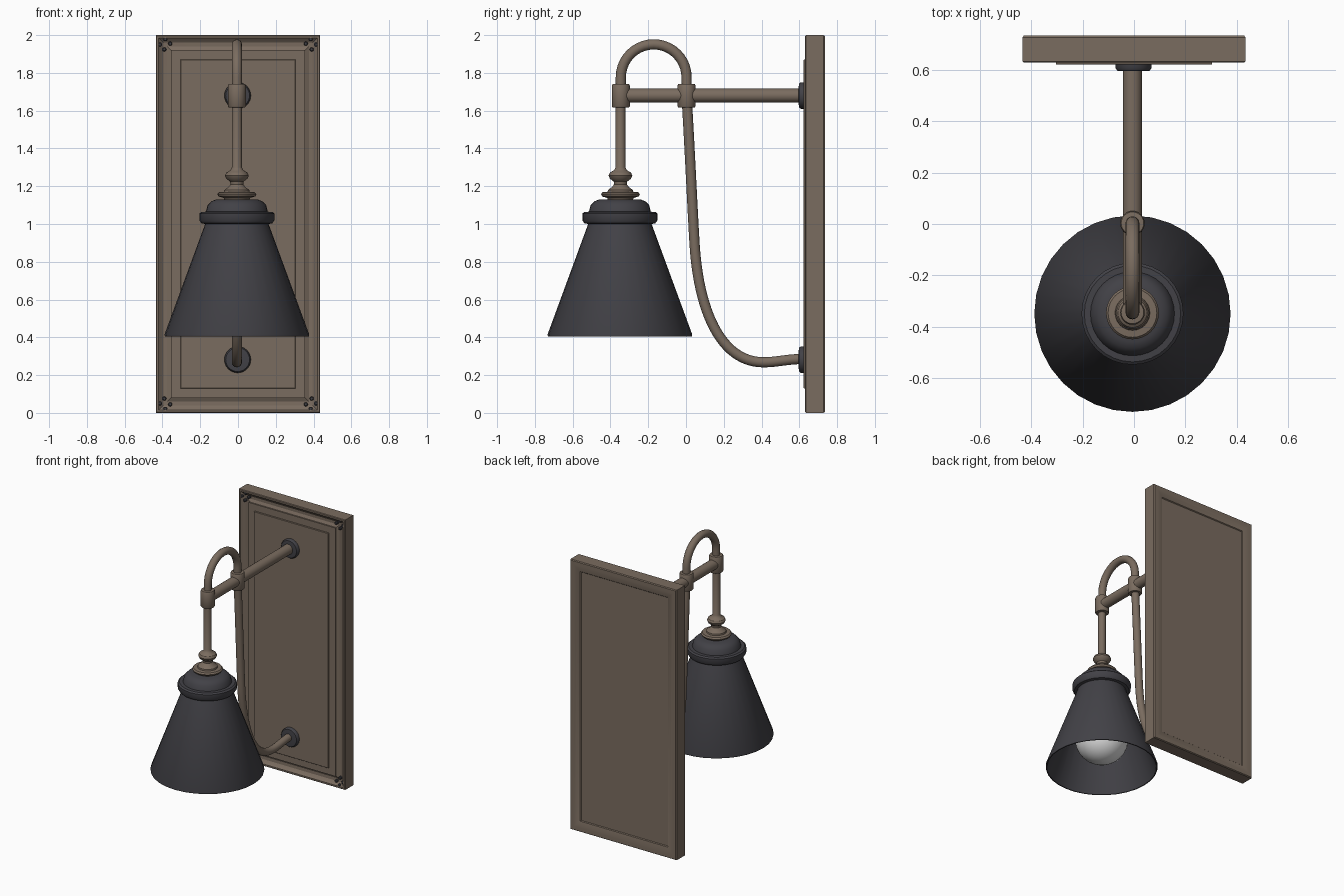
import bpy, bmesh, math
from mathutils import Vector, Matrix

if "Cube" in bpy.data.objects:
    bpy.data.objects.remove(bpy.data.objects["Cube"])


def material(name, rgb):
    m = bpy.data.materials.new(name)
    m.diffuse_color = (*rgb, 1)
    m.use_nodes = True
    m.node_tree.nodes["Principled BSDF"].inputs["Base Color"].default_value = m.diffuse_color
    return m


BRONZE = material("aged_bronze", (0.195, 0.150, 0.115))
DARK = material("charcoal_metal", (0.054, 0.053, 0.062))
WHITE = material("bulb_white", (0.75, 0.75, 0.75))
CX = -0.006          # lamp axis in x
LY = -0.35           # shade axis in y


def finish(bm, name, mat, angle=35):
    bmesh.ops.remove_doubles(bm, verts=bm.verts, dist=1e-5)
    bmesh.ops.recalc_face_normals(bm, faces=bm.faces)
    me = bpy.data.meshes.new(name)
    bm.to_mesh(me)
    bm.free()
    ob = bpy.data.objects.new(name, me)
    me.materials.append(mat)
    bpy.context.collection.objects.link(ob)
    bpy.ops.object.select_all(action='DESELECT')
    ob.select_set(True)
    bpy.context.view_layer.objects.active = ob
    bpy.ops.object.shade_smooth_by_angle(angle=math.radians(angle))
    return ob


def bridge(bm, rings, caps=True):
    loops = [[bm.verts.new(p) for p in r] for r in rings]
    n = len(loops[0])
    for a, b in zip(loops, loops[1:]):
        for i in range(n):
            j = (i + 1) % n
            bm.faces.new((a[i], a[j], b[j], b[i]))
    if caps:
        bm.faces.new(loops[0])
        bm.faces.new(loops[-1])


def lathe(name, profile, mat, origin, axis='Z', n=32):
    """Turn an (r, height) profile about a vertical or y axis."""
    rot = Matrix.Rotation(math.radians(90), 4, 'X') if axis == 'Y' else Matrix.Identity(4)
    bm = bmesh.new()
    bridge(bm, [[Vector(origin) + rot @ Vector((r * math.cos(2 * math.pi * i / n),
                 r * math.sin(2 * math.pi * i / n), h)) for i in range(n)] for r, h in profile])
    return finish(bm, name, mat)


def tube(name, path, r, mat, n=16):
    """Sweep a circle along a (y, z) path in the plane x = CX."""
    pts = [Vector((CX, y, z)) for y, z in path]
    side = Vector((1, 0, 0))
    rings = []
    for i, p in enumerate(pts):
        t = (pts[min(i + 1, len(pts) - 1)] - pts[max(i - 1, 0)]).normalized()
        up = t.cross(side)
        rings.append([p + r * (math.cos(2 * math.pi * k / n) * side
                               + math.sin(2 * math.pi * k / n) * up) for k in range(n)])
    bm = bmesh.new()
    bridge(bm, rings)
    return finish(bm, name, mat, 50)


def rect_stack(name, profile, mat):
    """Nested rectangles, each an (inset, y) step: a mitred frame with panel caps."""
    bm = bmesh.new()
    bridge(bm, [[(-0.435 + d, y, d), (0.435 - d, y, d), (0.435 - d, y, 2 - d), (-0.435 + d, y, 2 - d)]
                for d, y in profile])
    return finish(bm, name, mat, 25)


def bezier(a, b, c, d, n):
    for i in range(1, n + 1):
        t = i / n
        s = 1 - t
        yield tuple(s**3 * a[k] + 3 * s * s * t * b[k] + 3 * s * t * t * c[k] + t**3 * d[k] for k in (0, 1))


# Wall plate with moulded, mitred border, and its raised centre panel
rect_stack("wall_plate", [(0.08, 0.632), (0.08, 0.642), (0.06, 0.652), (0.04, 0.650), (0.025, 0.640),
                          (0.015, 0.631), (0.004, 0.631), (0, 0.635), (0, 0.728), (0.005, 0.735),
                          (0.03, 0.735), (0.05, 0.732), (0.075, 0.724), (0.08, 0.718)], BRONZE)
rect_stack("raised_panel", [(0.13, 0.636), (0.13, 0.624), (0.132, 0.622)], BRONZE)

# Corner rivets, four in each corner
for sx in (-1, 1):
    for top in (0, 1):
        for dx, dz in ((0.05, 0.022), (0.076, 0.045), (0.022, 0.05), (0.045, 0.076)):
            z = 2 - dz if top else dz
            lathe("corner_rivet", [(0.011, -0.03), (0.011, 0), (0.007, 0.004)], DARK,
                  (sx * (0.435 - dx), 0.634, z), 'Y', 10)

# Wall rosettes
for z in (1.68, 0.282):
    lathe("wall_rosette", [(0.07, 0), (0.07, 0.022), (0.063, 0.032), (0.04, 0.034)], DARK,
          (CX + 0.004, 0.63, z), 'Y')

# Horizontal arm
lathe("arm", [(0.037, 0), (0.037, 0.95)], BRONZE, (CX, 0.61, 1.68), 'Y', 24)

# Collars where the pipes cross the arm
for y in (-0.345, 0.003):
    lathe("collar", [(0.03, -0.066), (0.044, -0.064), (0.048, -0.058), (0.048, 0.05),
                     (0.044, 0.058), (0.028, 0.06)], BRONZE, (CX, y, 1.682), n=24)

# Hooked pipe: arch over the top, then down and sweeping to the wall
arch = [(-0.345, 1.68)] + [(-0.171 - 0.174 * math.cos(math.pi * i / 20),
                            1.777 + 0.174 * math.sin(math.pi * i / 20)) for i in range(21)]
drop = [(0.003, 1.68)] + list(bezier((0.003, 1.68), (0.02, 1.4), (0.033, 1.1), (0.045, 0.9), 10))
drop += list(bezier((0.045, 0.9), (0.065, 0.55), (0.18, 0.268), (0.41, 0.268), 24))
drop += list(bezier((0.41, 0.268), (0.48, 0.268), (0.53, 0.284), (0.62, 0.286), 8))
tube("hooked_pipe", arch + drop, 0.027, BRONZE)

# Stem with turned finial
lathe("stem", [(0.026, 1.68), (0.026, 1.30), (0.034, 1.285), (0.056, 1.272), (0.063, 1.256),
               (0.056, 1.24), (0.036, 1.225), (0.034, 1.21), (0.045, 1.195), (0.066, 1.18),
               (0.068, 1.17), (0.095, 1.168), (0.103, 1.158), (0.097, 1.146), (0.07, 1.138),
               (0.06, 1.11)], BRONZE, (CX, -0.347, 0))

# Shade: domed cap, ring, cone and open hollow inside
lathe("lamp_shade", [(0.001, 1.13), (0.11, 1.13), (0.135, 1.12), (0.155, 1.1), (0.164, 1.065), (0.188, 1.064),
                     (0.199, 1.055), (0.199, 1.02), (0.188, 1.004), (0.168, 1.0), (0.383, 0.415),
                     (0.381, 0.405), (0.374, 0.405), (0.160, 0.99), (0.13, 1.08), (0.001, 1.09)],
      DARK, (CX, LY, 0))

# Bulb: globe running up into a neck
globe = [(0.183 * math.sin(math.radians(a)), 0.632 - 0.183 * math.cos(math.radians(a)))
         for a in [0.5] + list(range(10, 141, 10))]
lathe("bulb", globe + [(0.085, 0.82), (0.065, 0.88)], WHITE, (CX, LY, 0))
lathe("bulb_socket", [(0.07, 0.87), (0.07, 1.09)], DARK, (CX, LY, 0), n=20)
